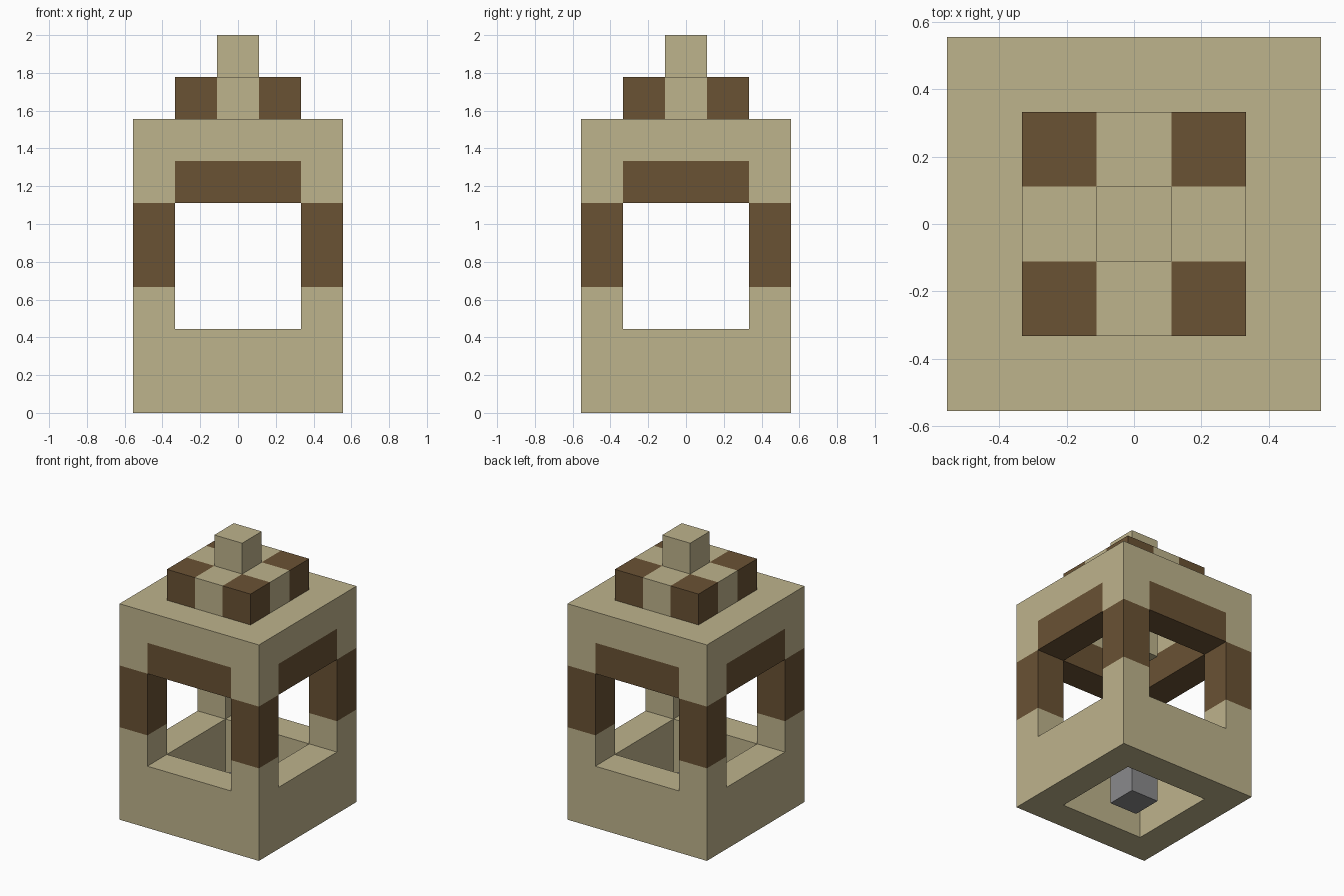
import bpy
import bmesh
from mathutils import Vector

cube = bpy.data.objects.get("Cube")
if cube:
    bpy.data.objects.remove(cube, do_unlink=True)

U = 2 / 9  # edge of one building block


def linear(c):
    c /= 255
    return c / 12.92 if c <= 0.04045 else ((c + 0.055) / 1.055) ** 2.4


def material(name, *rgb):
    m = bpy.data.materials.new(name)
    m.use_nodes = True
    colour = (*[linear(c) for c in rgb], 1)
    m.diffuse_color = colour
    bsdf = m.node_tree.nodes["Principled BSDF"]
    bsdf.inputs["Base Color"].default_value = colour
    bsdf.inputs["Roughness"].default_value = 0.9
    return m


TAN, BROWN, GREY = 0, 1, 2
MATERIALS = [material("tan", 190, 179, 140),
             material("brown", 106, 82, 52),
             material("grey", 138, 138, 140)]


def build_part(name, reach, bottom, top, solid, colour):
    """Skin the blocks for which solid() holds, coloured per block."""
    span = range(-reach, reach + 1)
    cells = {(i, j, k) for i in span for j in span
             for k in range(bottom, top) if solid(i, j, k)}
    bm = bmesh.new()
    for cell in sorted(cells):
        centre = Vector(cell) + Vector((0, 0, 0.5))
        for axis in range(3):
            for sign in (-1, 1):
                n = [0, 0, 0]
                n[axis] = sign
                if tuple(a + b for a, b in zip(cell, n)) in cells:
                    continue
                n = Vector(n)
                s = Vector([n.y, n.z, n.x])
                t = n.cross(s)
                corners = [(a * s + b * t) / 2
                           for a, b in ((-1, -1), (1, -1), (1, 1), (-1, 1))]
                face = bm.faces.new([bm.verts.new((centre + n / 2 + c) * U)
                                     for c in corners])
                face.material_index = colour(*cell)
    bmesh.ops.remove_doubles(bm, verts=bm.verts, dist=0.001)
    mesh = bpy.data.meshes.new(name)
    bm.to_mesh(mesh)
    bm.free()
    for m in MATERIALS:
        mesh.materials.append(m)
    obj = bpy.data.objects.new(name, mesh)
    bpy.context.collection.objects.link(obj)


def everywhere(i, j, k):
    return True


# Hollow housing: base ring, corner posts, lintels and upper ring
def housing_solid(i, j, k):
    post = abs(i) == 2 and abs(j) == 2
    wall = abs(i) == 2 or abs(j) == 2
    return post or (wall and not 2 <= k < 5)


def housing_colour(i, j, k):
    post = abs(i) == 2 and abs(j) == 2
    if post:
        return BROWN if k in (3, 4) else TAN
    return BROWN if k == 5 else TAN


build_part("housing", 2, 0, 7, housing_solid, housing_colour)

# Roof cap with brown corners around a tan cross
build_part("roof_cap", 1, 7, 8, everywhere,
           lambda i, j, k: BROWN if i and j else TAN)

# Finial above, and the stub hanging under the roof
build_part("finial", 0, 8, 9, everywhere, lambda i, j, k: TAN)
build_part("hanging_stub", 0, 5, 7, everywhere, lambda i, j, k: TAN)

# Grey block in the middle of the open base
build_part("core_block", 0, 0, 1, everywhere, lambda i, j, k: GREY)
